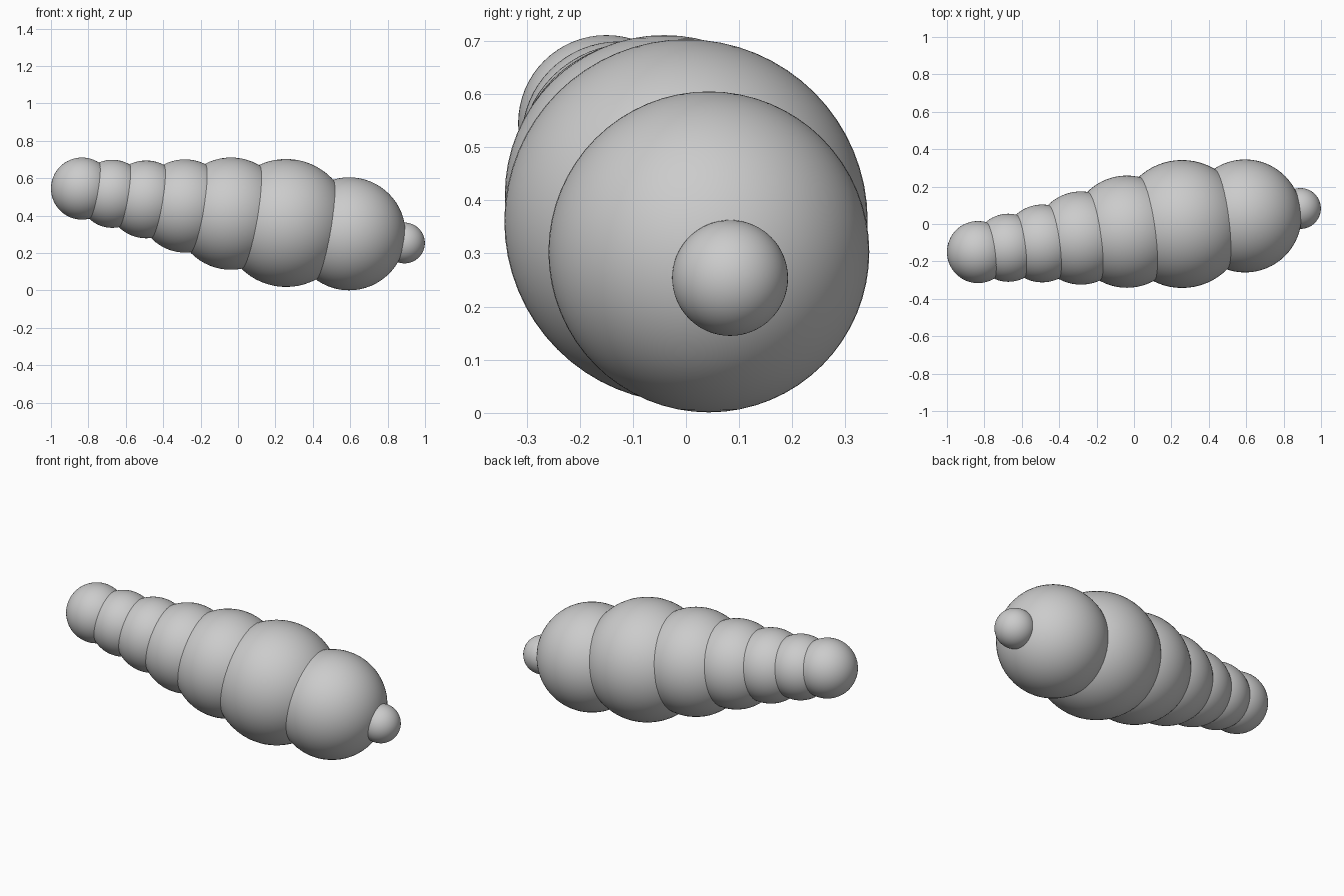
import bpy

# Remove the default cube
cube = bpy.data.objects.get("Cube")
if cube:
    bpy.data.objects.remove(cube, do_unlink=True)

# Plain grey for the whole body
grey = bpy.data.materials.new("light_grey")
grey.use_nodes = True
colour = (0.6, 0.6, 0.6, 1)
grey.diffuse_color = colour
grey.node_tree.nodes["Principled BSDF"].inputs["Base Color"].default_value = colour


def ball(name, centre, radius):
    bpy.ops.mesh.primitive_uv_sphere_add(segments=64, ring_count=32, radius=radius, location=centre)
    obj = bpy.context.object
    obj.name = name
    obj.data.materials.append(grey)
    bpy.ops.object.shade_smooth()


# Overlapping balls along a rising line, from the nose to the tail
ball("nose", (0.89, 0.083, 0.254), 0.109)
ball("head", (0.594, 0.043, 0.303), 0.302)
ball("body_front", (0.257, 0.0, 0.361), 0.342)
ball("body_middle", (-0.038, -0.041, 0.411), 0.3)
ball("body_rear", (-0.284, -0.075, 0.452), 0.249)
ball("tail_front", (-0.491, -0.104, 0.487), 0.208)
ball("tail_middle", (-0.672, -0.127, 0.517), 0.182)
ball("tail_end", (-0.834, -0.15, 0.545), 0.166)
